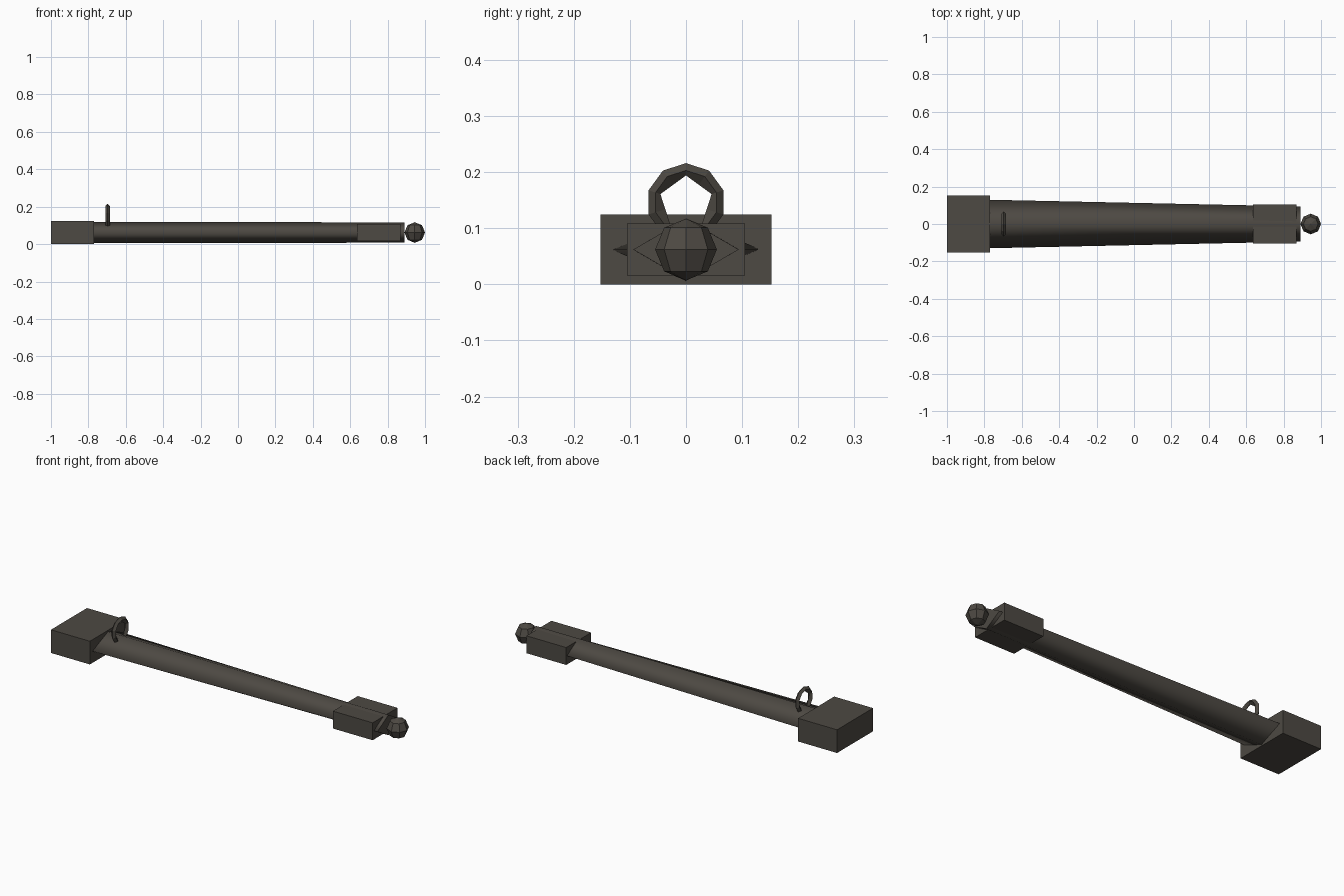
import bpy, bmesh
from math import sin, cos, pi

cube = bpy.data.objects.get("Cube")
if cube:
    bpy.data.objects.remove(cube, do_unlink=True)

MID = 0.062  # height of the long axis

metal = bpy.data.materials.new("dark_brown_grey")
metal.use_nodes = True
colour = (0.075, 0.067, 0.056, 1)
metal.diffuse_color = colour
bsdf = next(n for n in metal.node_tree.nodes if n.type == 'BSDF_PRINCIPLED')
bsdf.inputs["Base Color"].default_value = colour


def finish(name, bm):
    """Turn a bmesh into a named object with outward normals."""
    bmesh.ops.recalc_face_normals(bm, faces=bm.faces)
    mesh = bpy.data.meshes.new(name)
    bm.to_mesh(mesh)
    bm.free()
    mesh.materials.append(metal)
    obj = bpy.data.objects.new(name, mesh)
    bpy.context.collection.objects.link(obj)
    return obj


def box(name, x0, x1, half_y, half_z):
    bm = bmesh.new()
    bmesh.ops.create_cube(bm, size=1)
    for v in bm.verts:
        v.co = ((x0 + x1) / 2 + v.co.x * (x1 - x0),
                v.co.y * 2 * half_y, MID + v.co.z * 2 * half_z)
    return finish(name, bm)


def bridge(bm, a, b):
    """Join two closed loops of vertices with quads."""
    n = len(a)
    return [bm.faces.new((a[i], a[(i + 1) % n], b[(i + 1) % n], b[i])) for i in range(n)]


# Rectangular collars at both ends
box("throat_collar", -1.0, -0.77, 0.152, MID)
box("tip_collar", 0.635, 0.87, 0.105, 0.0465)

# Long tapering body with a diamond cross-section, softly shaded
bm = bmesh.new()
loops = []
for x, w, h in ((-0.98, 0.134, 0.056), (0.89, 0.094, 0.0545)):
    loops.append([bm.verts.new((x, y, MID + z))
                  for y, z in ((w, 0), (0, h), (-w, 0), (0, -h))])
for face in bridge(bm, *loops):
    face.smooth = True
for loop in loops:
    bm.faces.new(loop)
finish("sheath_body", bm)

# Faceted ball on the tip
bm = bmesh.new()
bmesh.ops.create_uvsphere(bm, u_segments=8, v_segments=4, radius=0.055)
bmesh.ops.translate(bm, verts=bm.verts, vec=(0.945, 0, MID))
finish("tip_ball", bm)

# Hanging ring: ten-sided outside, five-sided hole
bm = bmesh.new()
SIDES, RING_X, RING_Z = 10, -0.697, 0.146
sections = []
for i in range(SIDES):
    a = 2 * pi * i / SIDES
    inner = 0.048 if i % 2 == 0 else 0.048 * cos(pi / 5)
    profile = ((0.07, 0), (0.057, 0.012), (inner, 0), (0.057, -0.012))
    sections.append([bm.verts.new((RING_X + dx, r * sin(a), RING_Z + r * cos(a)))
                     for r, dx in profile])
for i in range(SIDES):
    bridge(bm, sections[i], sections[(i + 1) % SIDES])
finish("hanging_ring", bm)
